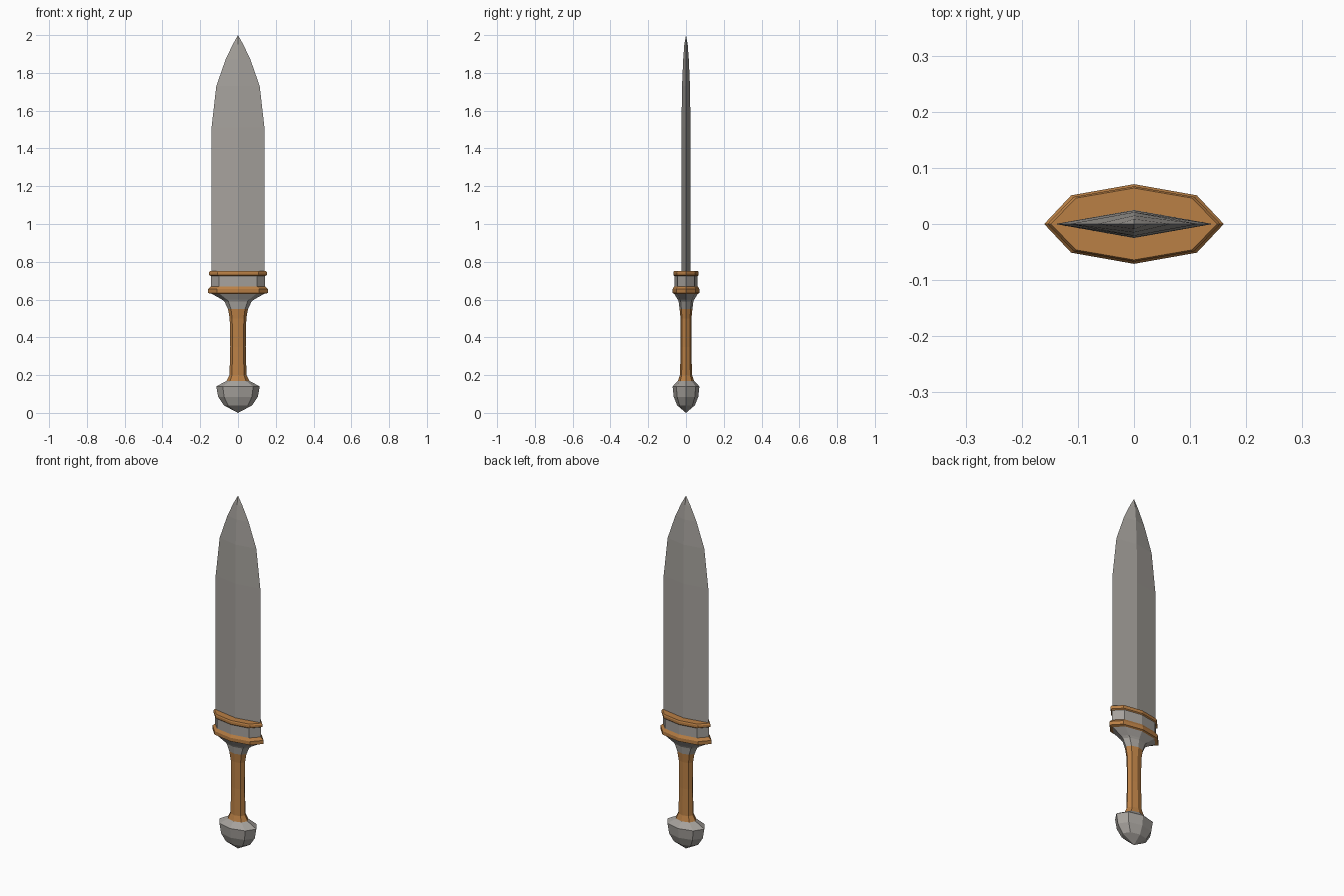
import bpy, bmesh

if "Cube" in bpy.data.objects:
    bpy.data.objects.remove(bpy.data.objects["Cube"])


def material(name, rgb):
    m = bpy.data.materials.new(name)
    m.diffuse_color = (*rgb, 1)
    m.use_nodes = True
    m.node_tree.nodes["Principled BSDF"].inputs["Base Color"].default_value = m.diffuse_color
    return m


steel = material("grey steel", (0.38, 0.36, 0.335))
bronze = material("orange bronze", (0.49, 0.215, 0.06))

OCTAGON = [(1, 0), (.7, .72), (0, 1), (-.7, .72), (-1, 0), (-.7, -.72), (0, -1), (.7, -.72)]
DIAMOND = [(1, 0), (0, 1), (-1, 0), (0, -1)]


def loft(name, section, rings, mat, cap_top=False):
    """Stack scaled sections; each ring is (z, half width x, half depth y). Zero width makes a point."""
    bm = bmesh.new()
    loops = []
    for z, w, d in rings:
        if w == 0:
            loops.append([bm.verts.new((0, 0, z))] * len(section))
        else:
            loops.append([bm.verts.new((x * w, y * d, z)) for x, y in section])
    n = len(section)
    for a, b in zip(loops, loops[1:]):
        for i in range(n):
            j = (i + 1) % n
            corners = list(dict.fromkeys((a[i], a[j], b[j], b[i])))
            bm.faces.new(corners)
    if cap_top:
        bm.faces.new(loops[-1])
    bm.normal_update()
    me = bpy.data.meshes.new(name)
    bm.to_mesh(me)
    bm.free()
    me.materials.append(mat)
    ob = bpy.data.objects.new(name, me)
    bpy.context.collection.objects.link(ob)
    return ob


# Pommel, from its lower point up to the grip
loft("pommel", OCTAGON, [(0, 0, 0), (.04, .075, .047), (.085, .105, .065),
                         (.14, .115, .071), (.17, .06, .042)], steel)

# Waisted grip
loft("grip", OCTAGON, [(.17, .06, .042), (.20, .045, .032), (.35, .041, .028),
                       (.50, .044, .029), (.55, .053, .034)], bronze)

# Flared steel collar under the guard
loft("lower_collar", OCTAGON, [(.55, .053, .034), (.59, .072, .039),
                               (.60, .085, .044), (.63, .138, .062)], steel)

# Guard: wide band, steel neck, thin top band
loft("guard_band", OCTAGON, [(.63, .138, .062), (.635, .16, .071), (.655, .16, .071),
                             (.67, .143, .062)], bronze)
loft("guard_neck", OCTAGON, [(.67, .143, .062), (.725, .143, .062)], steel)
loft("guard_top_band", OCTAGON, [(.725, .143, .062), (.73, .154, .067), (.743, .154, .067),
                                 (.75, .148, .064)], bronze, cap_top=True)

# Diamond-section blade with a curved point
loft("blade", DIAMOND, [(.75, .14, .025), (1.51, .14, .024), (1.73, .115, .021),
                        (1.87, .066, .015), (1.95, .028, .009), (2.0, 0, 0)], steel)
